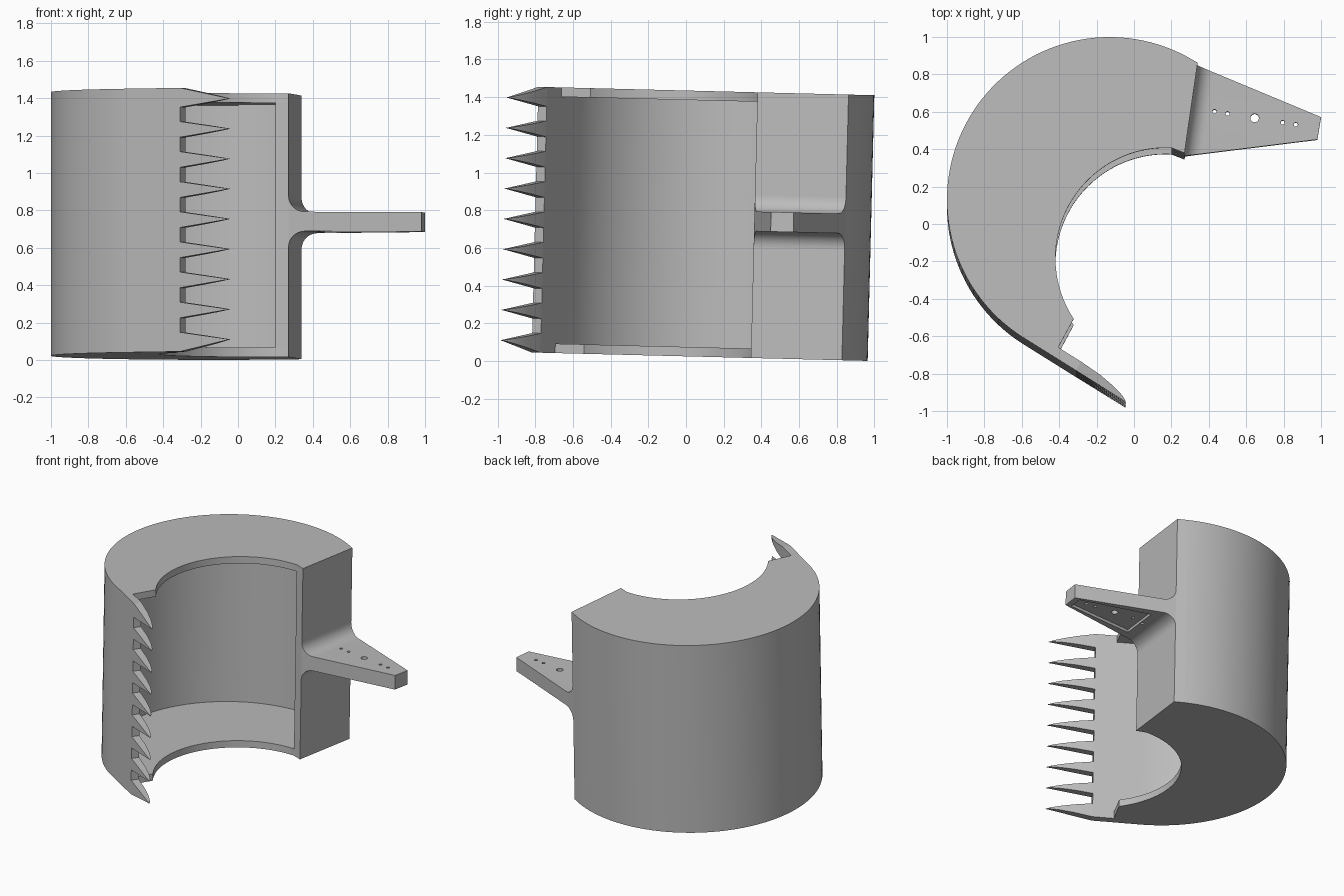
import bpy, bmesh, math
from mathutils import Vector, Matrix

if "Cube" in bpy.data.objects:
    bpy.data.objects.remove(bpy.data.objects["Cube"], do_unlink=True)

H = 1.41              # bucket width between outer side faces
PLATE = 0.05          # side plate thickness
SKIN = 0.055          # curved back thickness
TILT = Matrix.Translation((0, 0, 0.73)) @ Matrix.Rotation(-0.025, 4, 'X')

steel = bpy.data.materials.new("grey_steel")
steel.use_nodes = True
steel.diffuse_color = (0.5, 0.5, 0.5, 1)
steel.node_tree.nodes["Principled BSDF"].inputs["Base Color"].default_value = (0.5, 0.5, 0.5, 1)


def finish(name, bm):
    bmesh.ops.recalc_face_normals(bm, faces=bm.faces)
    mesh = bpy.data.meshes.new(name)
    bm.to_mesh(mesh)
    bm.free()
    mesh.materials.append(steel)
    obj = bpy.data.objects.new(name, mesh)
    bpy.context.collection.objects.link(obj)
    return obj


def loft(name, rings):
    """Skin a closed solid through rings of equal point count."""
    bm = bmesh.new()
    loops = [[bm.verts.new(p) for p in ring] for ring in rings]
    n = len(loops[0])
    for a, b in zip(loops, loops[1:]):
        for i in range(n):
            j = (i + 1) % n
            bm.faces.new((a[i], a[j], b[j], b[i]))
    bm.faces.new(loops[0])
    bm.faces.new(loops[-1])
    return finish(name, bm)


def prism(name, outline, z0, z1):
    return loft(name, [[(p[0], p[1], z) for p in outline] for z in (z0, z1)])


def arc(cx, cy, r, a0, a1, n):
    angles = [math.radians(a0 + (a1 - a0) * i / n) for i in range(n + 1)]
    return [Vector((cx + r * math.cos(a), cy + r * math.sin(a))) for a in angles]


# Plan outlines: rounded back, straight cutting lip, open mouth
back_outer = arc(-0.13, 0.112, 0.87, 62, 238, 64)
back_inner = arc(-0.13, 0.112, 0.87 - SKIN, 238, 62, 64)
heel = back_outer[-1]
lip_dir = Vector((0.848, -0.53))
lip_in = Vector((0.53, 0.848))


def on_lip(s, depth=0.0):
    return heel + lip_dir * s + lip_in * depth


LIP_END, TIP = 0.331, 0.644
lip_edge = [on_lip(LIP_END), on_lip(LIP_END, SKIN)]
mouth = arc(0.17, -0.20, 0.59, 213.4, 87, 40)
wall_front, wall_back = Vector((0.27, 0.362)), Vector((0.34, 0.845))

parts = []

# Side plates and the curved back between them
side = back_outer + lip_edge + [on_lip(0.185, SKIN)] + mouth + [wall_front, wall_back]
inner = H / 2 - PLATE
parts.append(prism("upper_side_plate", side, inner, H / 2))
parts.append(prism("lower_side_plate", side, -H / 2, -inner))
parts.append(prism("curved_back", back_outer + lip_edge + back_inner, -inner, inner))

# Flat mounting wall
wall = [mouth[-1], wall_front, wall_back, back_outer[0]]
parts.append(prism("mounting_wall", wall, -inner, inner))

# Pointed teeth along the lip
for i in range(9):
    zc = (i - 4) * 0.161
    low = -H / 2 if i == 0 else zc - 0.042
    high = H / 2 if i == 8 else zc + 0.042
    rings = []
    for f, thick in ((0, 1), (0.4, 0.9), (0.7, 0.65), (0.9, 0.35), (1, 0.04)):
        s = LIP_END + (TIP - LIP_END) * f
        k = max(1 - f, 0.02)
        zl, zh = zc + (low - zc) * k, zc + (high - zc) * k
        a, b = on_lip(s), on_lip(s, SKIN * thick)
        rings.append([(a.x, a.y, zl), (b.x, b.y, zl), (b.x, b.y, zh), (a.x, a.y, zh)])
    parts.append(loft("tooth_%d" % (i + 1), rings))

# Tapered mounting ear flaring into the wall with fillets
end_front, end_back = Vector((0.98, 0.45)), Vector((1.0, 0.57))
EAR_Z, HALF, FILLET = 0.02, 0.052, 0.085


def ear_ring(t, zl, zh, inset=0.0):
    f, b = wall_front.lerp(end_front, t), wall_back.lerp(end_back, t)
    f, b = f.lerp(b, inset), b.lerp(f, inset)
    return [(f.x, f.y, zl), (b.x, b.y, zl), (b.x, b.y, zh), (f.x, f.y, zh)]


rings = []
for k in range(11):
    a = math.pi / 2 * k / 10
    h = HALF + FILLET * (1 - math.sin(a))
    rings.append(ear_ring(FILLET * (1 - math.cos(a)) / 0.68, EAR_Z - h, EAR_Z + h))
rings.append(ear_ring(1, EAR_Z - HALF, EAR_Z + HALF))
ear = loft("mounting_ear", rings)
parts.append(ear)

# Pin holes and shallow underside pocket in the ear
floor = EAR_Z - HALF
cutters = [loft("pocket_cutter", [ear_ring(t, floor - 0.05, floor + 0.02, 0.14) for t in (0.2, 0.94)])]
for x, y, r in ((0.43, 0.6, 0.011), (0.5, 0.588, 0.011), (0.645, 0.565, 0.023),
                (0.795, 0.541, 0.011), (0.865, 0.53, 0.011)):
    cutters.append(prism("hole_cutter", arc(x, y, r, 0, 337.5, 15), -0.3, 0.3))
bpy.context.view_layer.objects.active = ear
for cutter in cutters:
    cut = ear.modifiers.new("cut", 'BOOLEAN')
    cut.operation = 'DIFFERENCE'
    cut.solver = 'EXACT'
    cut.object = cutter
    bpy.ops.object.modifier_apply(modifier=cut.name)
    bpy.data.objects.remove(cutter, do_unlink=True)

# Slight lean of the whole bucket, smooth curves with sharp edges
bpy.ops.object.select_all(action='DESELECT')
for obj in parts:
    obj.data.transform(TILT)
    obj.select_set(True)
bpy.context.view_layer.objects.active = parts[0]
bpy.ops.object.shade_smooth_by_angle(angle=math.radians(30))
